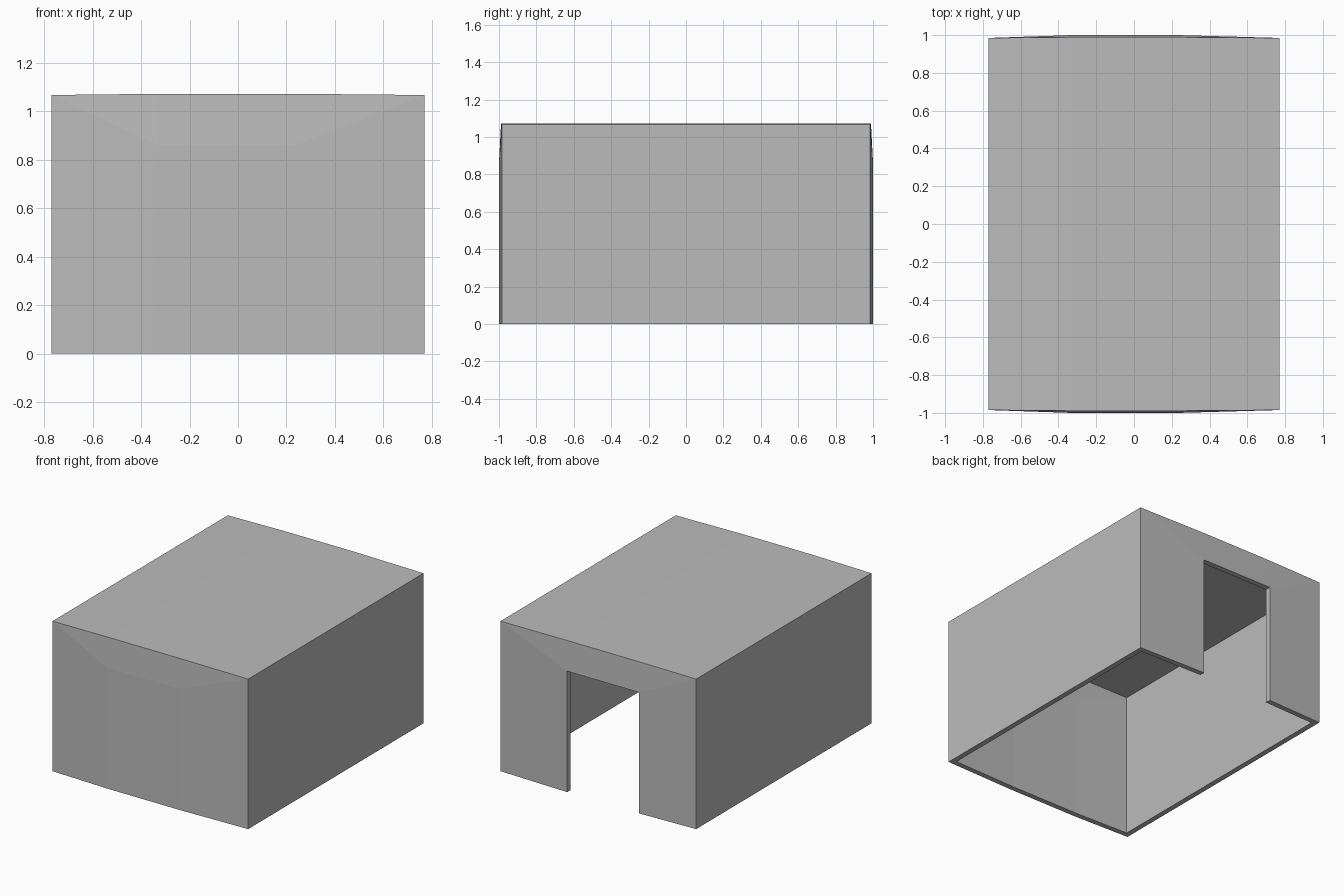
import bpy
import bmesh

if "Cube" in bpy.data.objects:
    bpy.data.objects.remove(bpy.data.objects["Cube"])

# Column positions, bulge of the end walls, and row heights
XS = [-0.77, -0.33, 0.235, 0.77]
Y_LOW = [0.985, 1.0, 1.0, 0.985]
Y_TOP = [0.985, 0.989, 0.989, 0.985]
Z_TOP = [1.067, 1.072, 1.072, 1.067]
DOOR_H = 0.86
WALL = 0.038

mat = bpy.data.materials.new("plain grey")
mat.diffuse_color = (0.5, 0.5, 0.5, 1.0)
mat.use_nodes = True
mat.node_tree.nodes["Principled BSDF"].inputs["Base Color"].default_value = mat.diffuse_color

bm = bmesh.new()


def end_wall(side):
    """Three rows of vertices making one gently bulged end wall."""
    low = [bm.verts.new((x, side * y, 0)) for x, y in zip(XS, Y_LOW)]
    mid = [bm.verts.new((x, side * y, DOOR_H)) for x, y in zip(XS, Y_LOW)]
    top = [bm.verts.new((x, side * y, z)) for x, y, z in zip(XS, Y_TOP, Z_TOP)]
    for i in range(3):
        # doorway is left open in the back wall
        if not (side > 0 and i == 1):
            bm.faces.new((low[i], low[i + 1], mid[i + 1], mid[i]))
    # band above the door, creased from the upper corners to the door head
    bm.faces.new((mid[1], mid[2], top[2], top[1]))
    for a, b in ((0, 1), (3, 2)):
        bm.faces.new((mid[a], mid[b], top[a]))
        bm.faces.new((mid[b], top[b], top[a]))
    return low, mid, top


front = end_wall(-1)
back = end_wall(1)

# roof strips
for i in range(3):
    bm.faces.new((front[2][i], front[2][i + 1], back[2][i + 1], back[2][i]))

# long side walls
for c in (0, 3):
    for r in range(2):
        bm.faces.new((front[r][c], back[r][c], back[r + 1][c], front[r + 1][c]))

bmesh.ops.recalc_face_normals(bm, faces=bm.faces[:])
# make sure the roof points up
bm.normal_update()
if max(bm.faces, key=lambda f: f.calc_center_median().z).normal.z < 0:
    bmesh.ops.reverse_faces(bm, faces=bm.faces[:])

mesh = bpy.data.meshes.new("shelter_shell")
bm.to_mesh(mesh)
bm.free()
mesh.materials.append(mat)
shell = bpy.data.objects.new("shelter_shell", mesh)
bpy.context.collection.objects.link(shell)

# wall thickness, inwards
solid = shell.modifiers.new("wall thickness", 'SOLIDIFY')
solid.thickness = WALL
solid.offset = -1
solid.use_even_offset = True
